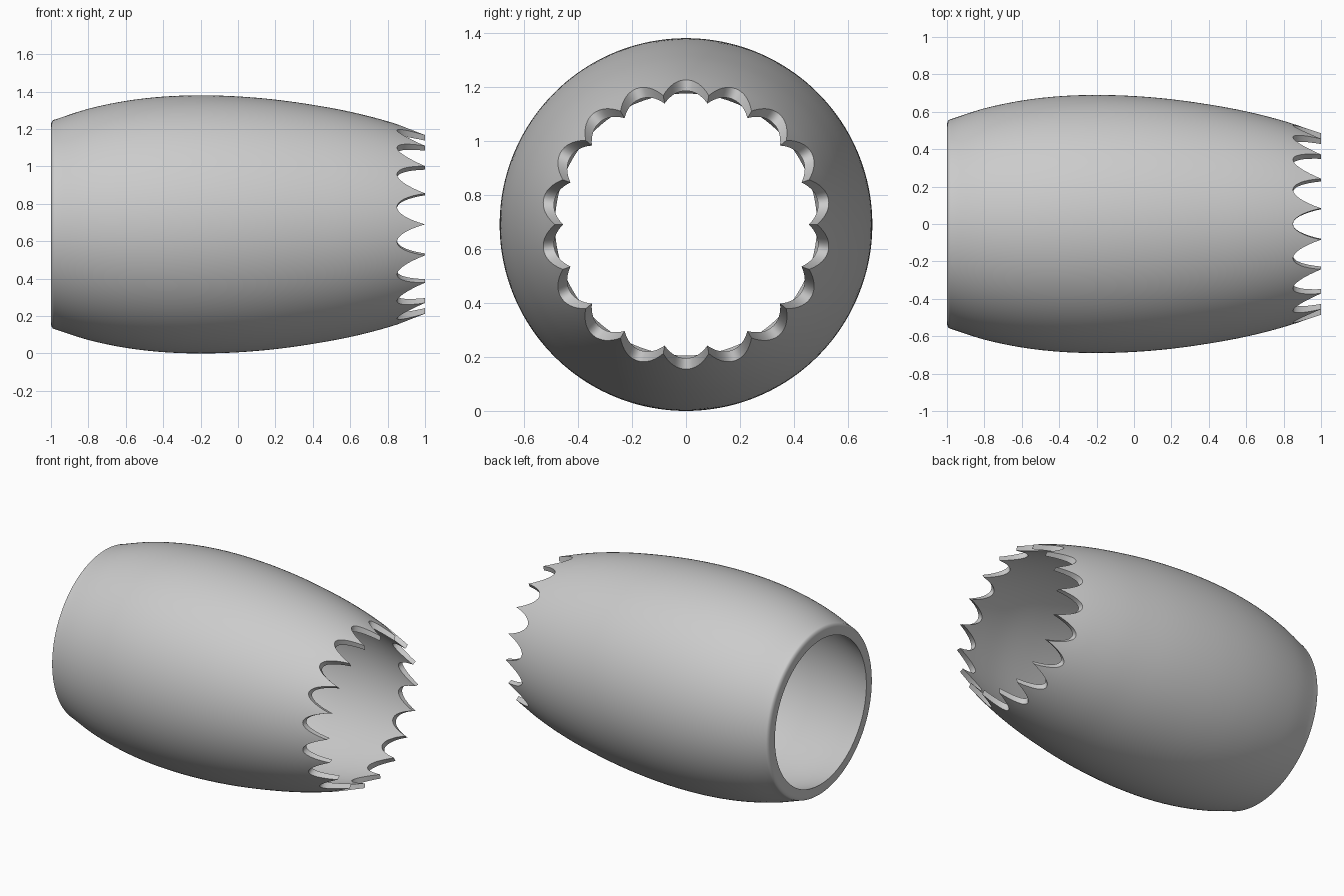
import bpy, bmesh, math

cube = bpy.data.objects.get("Cube")
if cube:
    bpy.data.objects.remove(cube, do_unlink=True)

CENTRE_Z = 0.69
TEETH, STEPS = 18, 16
COLUMNS = TEETH * STEPS
ROWS = 44

# Outer and inner wall radius along the axis, as (x, radius)
OUTER = [(-0.98, 0.56), (-0.8, 0.618), (-0.6, 0.66), (-0.4, 0.683), (-0.2, 0.69),
         (0, 0.684), (0.2, 0.667), (0.4, 0.639), (0.6, 0.602), (0.8, 0.551), (1, 0.485)]
INNER = [(-1, 0.485), (-0.8, 0.55), (-0.6, 0.595), (-0.4, 0.62), (-0.2, 0.63),
         (0, 0.627), (0.2, 0.612), (0.4, 0.588), (0.6, 0.555), (0.8, 0.508), (1, 0.455)]


def radius(profile, x):
    """Smooth interpolation through the profile points."""
    n = len(profile)
    i = max(k for k in range(n - 1) if profile[k][0] <= x or k == 0)

    def slope(k):
        a, b = profile[max(k - 1, 0)], profile[min(k + 1, n - 1)]
        return (b[1] - a[1]) / (b[0] - a[0])

    (x0, r0), (x1, r1) = profile[i], profile[i + 1]
    h = x1 - x0
    t = (x - x0) / h
    s = t * t * (3 - 2 * t)
    return (r0 * (1 - s) + r1 * s + h * slope(i) * t * (1 - t) ** 2
            - h * slope(i + 1) * t * t * (1 - t))


def section(column):
    """Closed wall section for one column: outer wall, serrated end, inner wall, lip."""
    p = 2 * (column % STEPS) / STEPS - 1
    end = 1 - 0.15 * (1 - p * p)
    outer = [-0.98 + (end + 0.98) * k / ROWS for k in range(ROWS + 1)]
    inner = [end - (end + 1) * k / ROWS for k in range(ROWS + 1)]
    points = [(x, radius(OUTER, x)) for x in outer]
    points += [(x, radius(INNER, x)) for x in inner]
    # Rounded lip from the inner edge to the outer wall
    points += [(-1, 0.51)]
    for k in range(6):
        a = math.radians(15 * k)
        points.append((-0.98 - 0.02 * math.cos(a), 0.53 + 0.03 * math.sin(a)))
    return points


# Shell: the sections swept round the axis, teeth at the tail
bm = bmesh.new()
rings = []
for c in range(COLUMNS):
    a = 2 * math.pi * c / COLUMNS
    rings.append([bm.verts.new((x, r * math.cos(a), CENTRE_Z + r * math.sin(a)))
                  for x, r in section(c)])
for c, ring in enumerate(rings):
    following = rings[(c + 1) % COLUMNS]
    for k in range(len(ring)):
        j = (k + 1) % len(ring)
        bm.faces.new((ring[k], ring[j], following[j], following[k]))
bmesh.ops.recalc_face_normals(bm, faces=bm.faces)
mesh = bpy.data.meshes.new("serrated_shell")
bm.to_mesh(mesh)
bm.free()

# Plain grey
grey = bpy.data.materials.new("grey")
grey.use_nodes = True
colour = (0.6, 0.6, 0.6, 1)
grey.diffuse_color = colour
grey.node_tree.nodes["Principled BSDF"].inputs["Base Color"].default_value = colour
mesh.materials.append(grey)

shell = bpy.data.objects.new("serrated_shell", mesh)
bpy.context.collection.objects.link(shell)
bpy.ops.object.select_all(action="DESELECT")
shell.select_set(True)
bpy.context.view_layer.objects.active = shell
bpy.ops.object.shade_smooth_by_angle(angle=math.radians(35))
